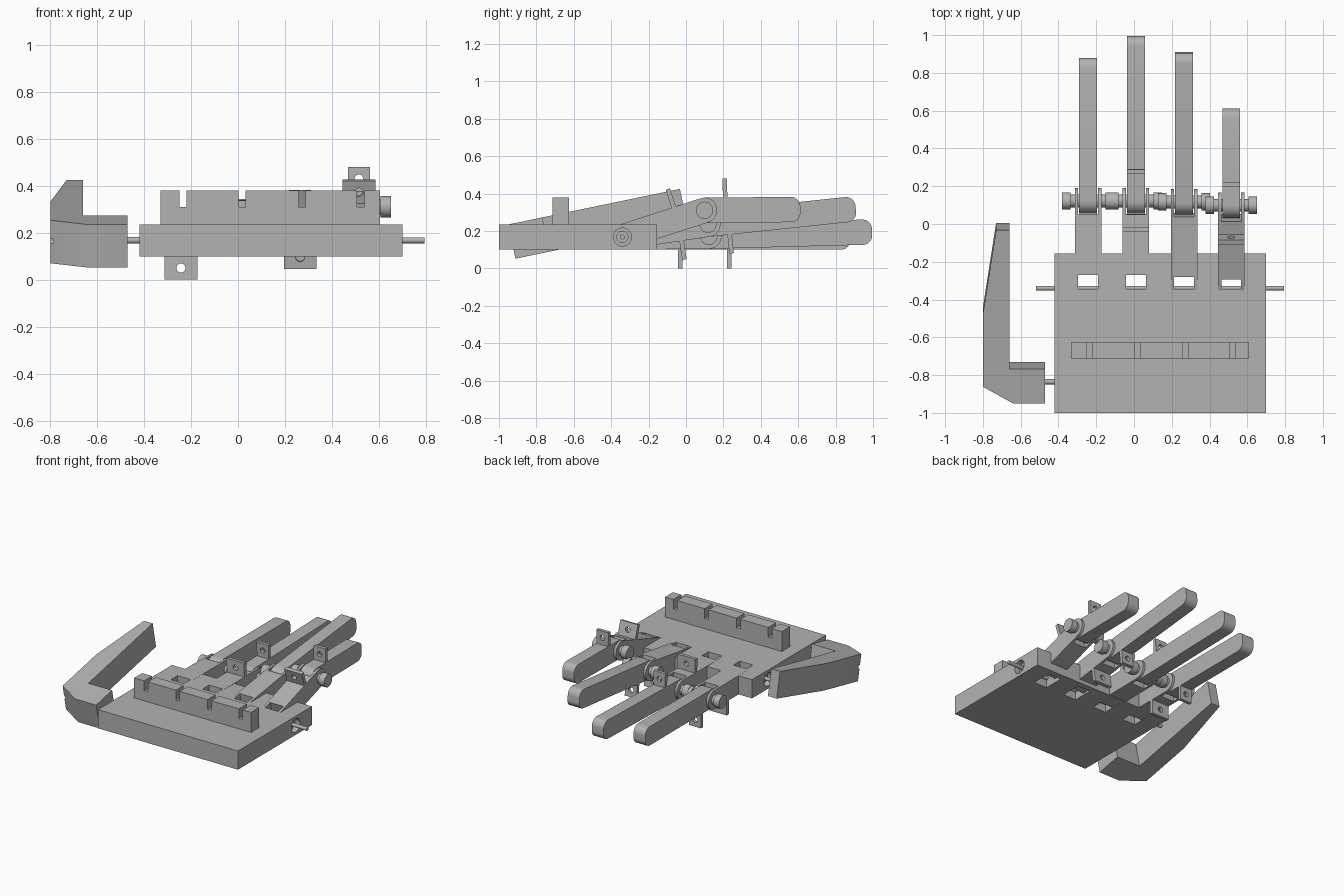
import bpy, bmesh
from math import sin, cos, pi, radians
from mathutils import Matrix

if "Cube" in bpy.data.objects:
    bpy.data.objects.remove(bpy.data.objects["Cube"])

grey = bpy.data.materials.new("plain_grey")
grey.use_nodes = True
grey.diffuse_color = (0.45, 0.45, 0.45, 1)
grey.node_tree.nodes["Principled BSDF"].inputs["Base Color"].default_value = (0.45, 0.45, 0.45, 1)
parts = []


def prism(name, outline, d0, d1, axis="X", frame=Matrix()):
    """Extrude a 2D outline between d0 and d1 along the X or Z axis of a frame."""
    bm = bmesh.new()
    place = (lambda a, b, d: (d, a, b)) if axis == "X" else (lambda a, b, d: (a, b, d))
    ends = [[bm.verts.new(place(a, b, d)) for a, b in outline] for d in (d0, d1)]
    for loop in ends:
        bm.faces.new(loop)
    n = len(outline)
    for i in range(n):
        j = (i + 1) % n
        bm.faces.new((ends[0][i], ends[0][j], ends[1][j], ends[1][i]))
    bm.transform(frame)
    bmesh.ops.recalc_face_normals(bm, faces=bm.faces)
    mesh = bpy.data.meshes.new(name)
    bm.to_mesh(mesh)
    bm.free()
    mesh.materials.append(grey)
    obj = bpy.data.objects.new(name, mesh)
    bpy.context.collection.objects.link(obj)
    parts.append(obj)
    return obj


def cut(obj, cutter):
    """Subtract the cutter from the object, then discard it."""
    mod = obj.modifiers.new("cut", "BOOLEAN")
    mod.operation, mod.solver, mod.object = "DIFFERENCE", "EXACT", cutter
    bpy.context.view_layer.objects.active = obj
    bpy.ops.object.modifier_apply(modifier=mod.name)
    parts.remove(cutter)
    bpy.data.objects.remove(cutter)


def rect(a0, a1, b0, b1):
    return [(a0, b0), (a1, b0), (a1, b1), (a0, b1)]


def circle(a, b, r, n=32):
    return [(a + r * cos(2 * pi * i / n), b + r * sin(2 * pi * i / n)) for i in range(n)]


def bar(s0, s1, h, r0, r1, steps=10):
    """Side profile of a bar with corner radius r0 at its start and r1 at its end."""
    pts = []
    corners = [(s1 - r1, h - r1, r1, 0), (s0 + r0, h - r0, r0, 1),
               (s0 + r0, r0 - h, r0, 2), (s1 - r1, r1 - h, r1, 3)]
    for a, b, r, quarter in corners:
        for i in range(steps + 1):
            t = (quarter + i / steps) * pi / 2
            p = (a + r * cos(t), b + r * sin(t))
            if not pts or abs(p[0] - pts[-1][0]) + abs(p[1] - pts[-1][1]) > 1e-4:
                pts.append(p)
    if abs(pts[0][0] - pts[-1][0]) + abs(pts[0][1] - pts[-1][1]) < 1e-4:
        pts.pop()
    return pts


def frame_at(y, z, angle):
    return Matrix.Translation((0, y, z)) @ Matrix.Rotation(radians(angle), 4, "X")


HINGE_Y, HINGE_Z = -0.34, 0.168
HALF_H, HALF_W, GAP = 0.0675, 0.07, 0.0525
REACH = 0.462

# Finger: centre x, knuckle tilt, tip tilt, tip length, tab side, tip tab distance
fingers = {
    "index": (-0.243, 0, 0, 0.757, -1, 0.11),
    "middle": (0.01, 0.5, 1.5, 0.873, 1, 0.16),
    "ring": (0.265, 8.5, 6, 0.795, -1, 0.11),
    "little": (0.515, 18, 0.5, 0.512, 1, 0.11),
}

# Palm with finger slots and stepped recesses for the axle
palm = prism("palm", rect(-0.42, 0.70, -1, -0.155), 0.10, 0.235, "Z")
for x, *_ in fingers.values():
    cut(palm, prism("cutter", rect(x - GAP, x + GAP, -0.345, -0.2), 0, 0.4, "Z"))
for side, edge in ((-1, -0.42), (1, 0.70)):
    for radius, depth in ((0.048, 0.04), (0.03, 0.09)):
        d0, d1 = sorted((edge + side * 0.02, edge - side * depth))
        cut(palm, prism("cutter", circle(HINGE_Y, HINGE_Z, radius), d0, d1))

# Cable guide ridge with one notch for each finger
ridge = prism("cable_ridge", rect(-0.715, -0.625, 0.23, 0.38), -0.33, 0.605)
for x, *_ in fingers.values():
    cut(ridge, prism("cutter", rect(-0.8, -0.5, 0.31, 0.5), x - 0.007, x + 0.023))

# Axles
prism("finger_axle", circle(HINGE_Y, HINGE_Z, 0.013), -0.52, 0.795)
prism("thumb_axle", circle(-0.835, HINGE_Z, 0.014), -0.70, -0.38)


def tab(name, x, half, s, side, frame):
    """Drilled cable tab standing on a finger segment."""
    b0, b1 = sorted((side * 0.06, side * 0.168))
    plate = prism(name, rect(s - 0.012, s + 0.012, b0, b1), x - half, x + half, "X", frame)
    turn = frame @ Matrix.Translation((x, s, side * 0.118)) @ Matrix.Rotation(pi / 2, 4, "X")
    cut(plate, prism("cutter", circle(0, 0, 0.019, 24), -0.05, 0.05, "Z", turn))


for name, (x, tilt, tip_tilt, length, side, tab_s) in fingers.items():
    # Lower segment with a fork at both ends
    base = frame_at(HINGE_Y, HINGE_Z, tilt)
    lower = prism(name + "_lower_segment",
                  bar(-HALF_H, REACH + HALF_H, HALF_H, HALF_H, HALF_H),
                  x - HALF_W, x + HALF_W, "X", base)
    for s0, s1 in ((-0.1, 0.07), (REACH - 0.07, REACH + 0.1)):
        cut(lower, prism("cutter", rect(s0, s1, -0.1, 0.1), x - GAP, x + GAP, "X", base))
    tab(name + "_lower_tab", x, HALF_W, 0.31, side, base)

    # Fingertip segment
    knuckle = base @ Matrix.Translation((0, REACH, 0))
    _, y, z = knuckle.translation
    tip = frame_at(y, z, tip_tilt)
    prism(name + "_tip_segment", bar(-HALF_H, length, HALF_H, HALF_H, 0.05),
          x - 0.047, x + 0.047, "X", tip)
    tab(name + "_tip_tab", x, 0.047, tab_s, side, tip)

    # Knuckle pin with a head on each end
    prism(name + "_knuckle_pin", circle(y, z, 0.034), x - 0.1, x + 0.1)
    for end in (-1, 1):
        d0, d1 = sorted((x + end * 0.092, x + end * 0.137))
        prism(name + "_pin_head", circle(y, z, 0.046), d0, d1)

# Thumb: bent block tilted upwards, bored for its axle
thumb_outline = [(-0.80, 0.09), (-0.64, 0), (-0.47, 0), (-0.47, 0.186),
                 (-0.66, 0.186), (-0.66, 0.937), (-0.73, 0.937), (-0.80, 0.48)]
thumb = prism("thumb", thumb_outline, 0, 0.187, "Z", frame_at(-0.912, 0.052, 11.7))
cut(thumb, prism("cutter", circle(-0.835, HINGE_Z, 0.017), -0.9, -0.71))

# Smooth the round parts and keep the edges sharp
bpy.ops.object.select_all(action="DESELECT")
for obj in parts:
    obj.select_set(True)
bpy.context.view_layer.objects.active = palm
bpy.ops.object.shade_smooth_by_angle(angle=radians(30))
